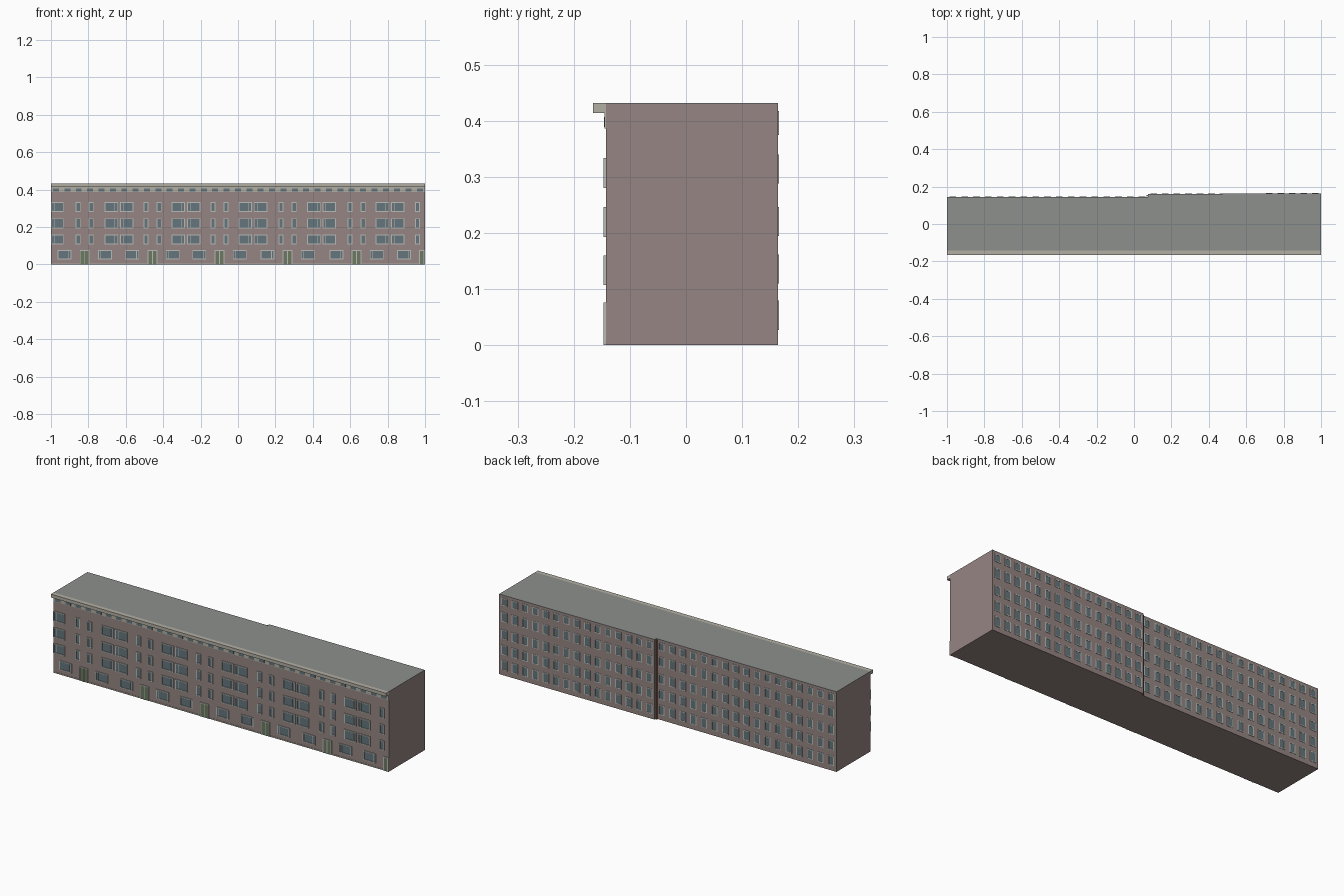
import bpy, bmesh

if "Cube" in bpy.data.objects:
    bpy.data.objects.remove(bpy.data.objects["Cube"])

FRONT = -0.143          # front wall plane
TOP = 0.432


def material(name, rgb):
    m = bpy.data.materials.new(name)
    m.diffuse_color = (*rgb, 1)
    m.use_nodes = True
    m.node_tree.nodes["Principled BSDF"].inputs["Base Color"].default_value = m.diffuse_color
    return m


WALL = material("brick", (0.30, 0.235, 0.225))
ROOF = material("roof_grey", (0.27, 0.28, 0.27))
TRIM = material("pale_trim", (0.45, 0.43, 0.37))
FRAME = material("frame_white", (0.48, 0.50, 0.48))
GLASS = material("glass", (0.13, 0.18, 0.20))
DOOR = material("door_green", (0.15, 0.19, 0.12))
PIPE = material("pipe_red", (0.20, 0.08, 0.07))


def finish(name, bm, mat):
    bmesh.ops.recalc_face_normals(bm, faces=bm.faces)
    me = bpy.data.meshes.new(name)
    bm.to_mesh(me)
    bm.free()
    me.materials.append(mat)
    ob = bpy.data.objects.new(name, me)
    bpy.context.collection.objects.link(ob)
    return ob


def prism(name, outline, z0, z1, mat):
    bm = bmesh.new()
    face = bm.faces.new([bm.verts.new((x, y, z0)) for x, y in outline])
    new = bmesh.ops.extrude_face_region(bm, geom=[face])["geom"]
    for v in new:
        if isinstance(v, bmesh.types.BMVert):
            v.co.z = z1
    return finish(name, bm, mat)


def box(bm, x0, x1, y0, y1, z0, z1):
    verts = bmesh.ops.create_cube(bm, size=1)["verts"]
    for v in verts:
        v.co = (x0 if v.co.x < 0 else x1,
                y0 if v.co.y < 0 else y1,
                z0 if v.co.z < 0 else z1)


def window(frames, panes, x0, x1, z0, z1, wall, out, depth, bars=(), t=0.0045):
    """Frame ring with optional vertical bars, and a pane just proud of the wall."""
    x0, x1 = max(x0, -1), min(x1, 1)
    ya, yb = sorted((wall - out * 0.002, wall + out * depth))
    for a, b, c, d in ((x0, x1, z0, z0 + t), (x0, x1, z1 - t, z1),
                       (x0, x0 + t, z0 + t, z1 - t), (x1 - t, x1, z0 + t, z1 - t)):
        box(frames, a, b, ya, yb, c, d)
    for f in bars:
        xm = x0 + (x1 - x0) * f
        box(frames, xm - t / 3, xm + t / 3, ya, yb, z0 + t, z1 - t)
    pa, pb = sorted((wall - out * 0.002, wall + out * 0.0008))
    box(panes, x0 + t, x1 - t, pa, pb, z0 + t, z1 - t)


def back_wall(x):
    return 0.160 + 0.004 * (x - 0.075) / 0.925 if x > 0.075 else 0.1455


# Main block with the stepped rear, and its roof skin
outline = [(-1, FRONT), (1, FRONT), (1, 0.164), (0.075, 0.160),
           (0.075, 0.1455), (-1, 0.1455)]
prism("building_body", outline, 0, TOP - 0.002, WALL)
prism("roof", outline, TOP - 0.002, TOP, ROOF)

# Cornice, frieze and base strip on the front
bm = bmesh.new()
box(bm, -1, 1, -0.166, FRONT, 0.414, TOP)
finish("cornice", bm, TRIM)
bm = bmesh.new()
box(bm, -1, 1, -0.1455, FRONT, 0.386, 0.414)
finish("frieze_band", bm, TRIM)
bm = bmesh.new()
box(bm, -1, 1, -0.1445, FRONT, 0, 0.006)
finish("base_strip", bm, TRIM)

# Front windows and entrances
stairs = [-0.82, -0.457, -0.099, 0.265, 0.634, 0.995]
flats = [-1.009, -0.636, -0.278, 0.08, 0.447, 0.813]
frames, panes, doors = bmesh.new(), bmesh.new(), bmesh.new()

for z0, z1 in ((0.107, 0.160), (0.193, 0.246), (0.280, 0.334)):
    for c in flats:
        for s in (-1, 1):
            x = c + s * 0.041
            if x > -1:
                window(frames, panes, x - 0.036, x + 0.036, z0, z1,
                       FRONT, -1, 0.004, bars=(0.5 - s * 0.25,))
    for c in stairs:
        for s in (-1, 1):
            x = c + s * 0.035
            if x < 1:
                window(frames, panes, x - 0.0135, x + 0.0135, z0, z1, FRONT, -1, 0.004)

for c in stairs:
    for s in (-1, 1):
        x = c + s * 0.108
        if x < 1:
            window(frames, panes, x - 0.037, x + 0.037, 0.026, 0.076,
                   FRONT, -1, 0.004, bars=(0.5 - s * 0.3,))
    # entrance: pale surround with green door leaves
    left, right = c - 0.026, min(c + 0.026, 1)
    for a, b in ((left, left + 0.004), (c - 0.002, c + 0.002), (right - 0.004, right)):
        box(frames, a, min(b, 1), FRONT - 0.004, FRONT, 0, 0.076)
    box(frames, left, right, FRONT - 0.004, FRONT, 0.071, 0.076)
    box(doors, left + 0.004, right - 0.004, FRONT - 0.0025, FRONT, 0, 0.071)

# Small attic windows in the frieze
for i in range(33):
    x = -0.973 + i * 0.0608
    box(panes, x - 0.016, x + 0.016, -0.1465, FRONT, 0.389, 0.407)

finish("front_window_frames", frames, FRAME)
finish("front_window_panes", panes, GLASS)
finish("entrance_doors", doors, DOOR)

# Regular grid of rear windows on both wall sections
frames, panes = bmesh.new(), bmesh.new()
for start, end, count in ((-1, 0.075, 17), (0.075, 1, 15)):
    step = (end - start) / count
    for i in range(count):
        x = start + (i + 0.5) * step
        for z0, z1 in ((0.027, 0.080), (0.110, 0.162), (0.195, 0.246),
                       (0.288, 0.340), (0.375, 0.417)):
            window(frames, panes, x - 0.018, x + 0.018, z0, z1, back_wall(x), 1, 0.0018)
finish("rear_window_frames", frames, FRAME)
finish("rear_window_panes", panes, GLASS)

# Downpipe in the corner where the rear wall steps
bpy.ops.mesh.primitive_cylinder_add(vertices=8, radius=0.004, depth=0.428,
                                    location=(0.070, 0.1505, 0.214))
pipe = bpy.context.object
pipe.name = "rear_downpipe"
pipe.data.materials.append(PIPE)
